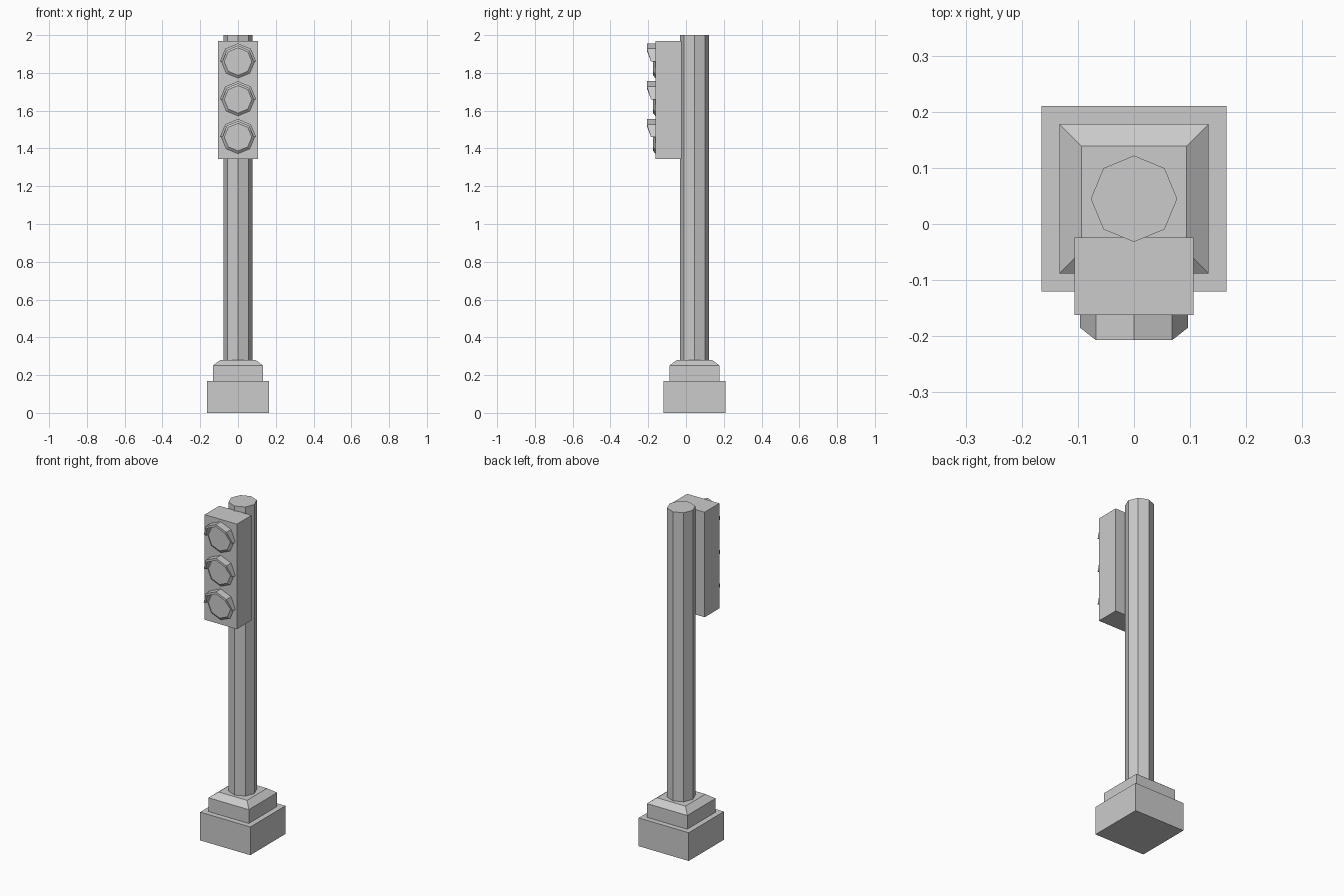
import bpy, bmesh
from math import sin, cos, pi

if "Cube" in bpy.data.objects:
    bpy.data.objects.remove(bpy.data.objects["Cube"])

CY = 0.045  # depth centre of pole and base


def make(name, bm):
    bmesh.ops.recalc_face_normals(bm, faces=bm.faces)
    mesh = bpy.data.meshes.new(name)
    bm.to_mesh(mesh)
    bm.free()
    ob = bpy.data.objects.new(name, mesh)
    bpy.context.collection.objects.link(ob)
    return ob


def loft(name, rings):
    """Skin a list of equal-length vertex rings and cap both ends."""
    bm = bmesh.new()
    vs = [[bm.verts.new(p) for p in r] for r in rings]
    n = len(vs[0])
    for a, b in zip(vs, vs[1:]):
        for i in range(n):
            j = (i + 1) % n
            bm.faces.new((a[i], a[j], b[j], b[i]))
    bm.faces.new(vs[0])
    bm.faces.new(vs[-1])
    return make(name, bm)


def rect(hx, y0, y1, z):
    return [(-hx, y0, z), (hx, y0, z), (hx, y1, z), (-hx, y1, z)]


def square(h, z):
    return rect(h, CY - h, CY + h, z)


def octagon_flat(r, z):
    return [(r * cos(i * pi / 4), CY + r * sin(i * pi / 4), z) for i in range(8)]


def octagon_front(r, y, zc):
    return [(r * cos(i * pi / 4), y, zc + r * sin(i * pi / 4)) for i in range(8)]


# Stepped base with chamfered collar
loft("base_block", [square(0.165, 0), square(0.165, 0.168)])
loft("base_collar", [square(0.133, 0.168), square(0.133, 0.25), square(0.094, 0.28)])

# Octagonal pole
loft("pole", [octagon_flat(0.077, 0.28), octagon_flat(0.077, 2.0)])

# Signal housing
loft("signal_housing", [rect(0.106, -0.162, -0.024, 1.345),
                        rect(0.106, -0.162, -0.024, 1.97)])


def visor(name, zc):
    """Half-octagon hood whose two lower ends are cut back."""
    sections = []
    for i in range(5):
        c, s = cos(i * pi / 4), sin(i * pi / 4)
        front = -0.185 if i in (0, 4) else -0.207
        sections.append([(r * c, y, zc + r * s) for r, y in
                         ((0.096, -0.162), (0.096, front),
                          (0.082, front), (0.082, -0.162))])
    return loft(name, sections)


# Three lamps, each a bevelled lens under a visor
for label, zc in (("top", 1.86), ("middle", 1.66), ("bottom", 1.46)):
    loft(label + "_lens", [octagon_front(0.088, -0.162, zc),
                           octagon_front(0.073, -0.174, zc)])
    visor(label + "_visor", zc)
